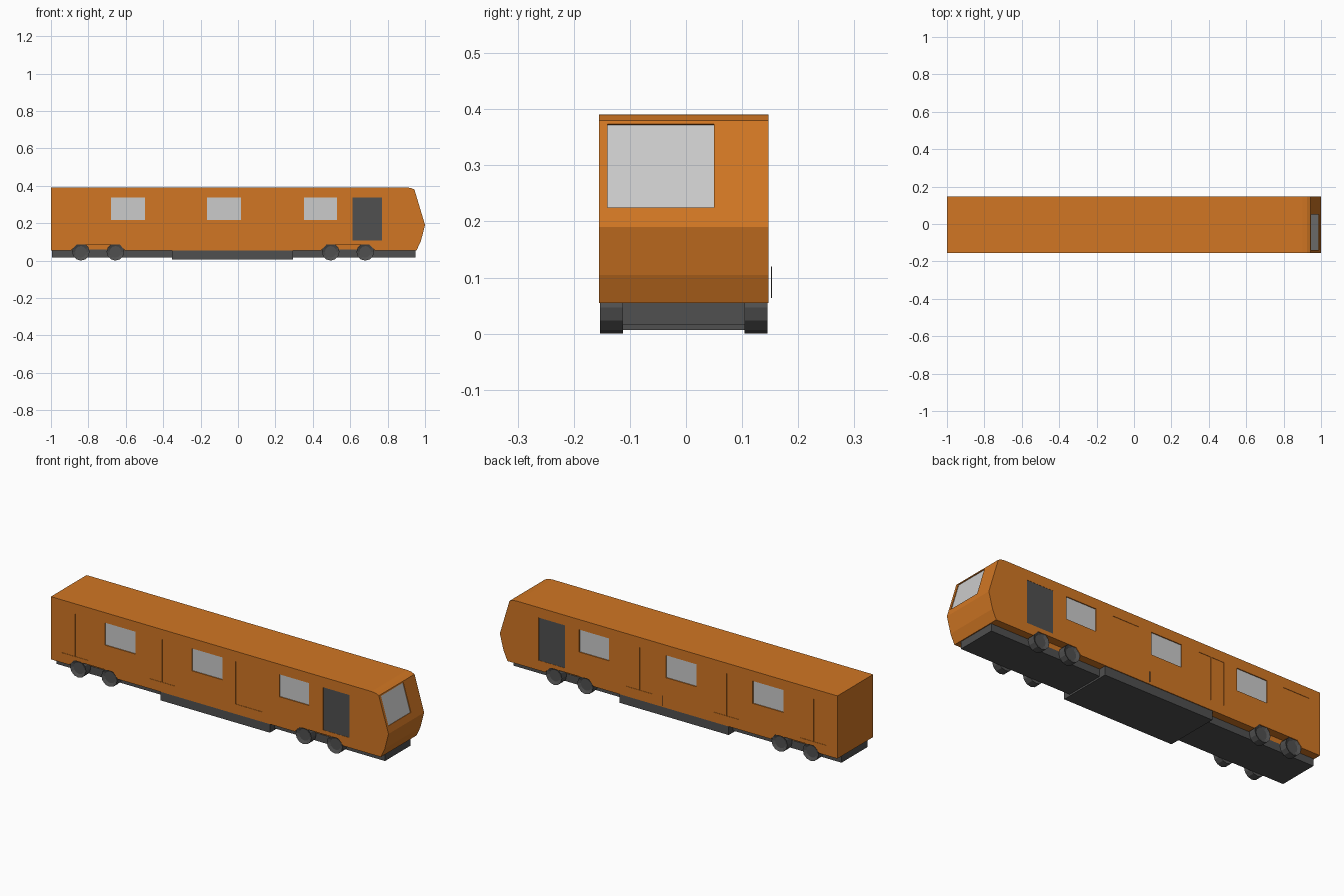
import bpy, bmesh, math
from mathutils import Matrix

if "Cube" in bpy.data.objects:
    bpy.data.objects.remove(bpy.data.objects["Cube"])

Y0, Y1 = -0.155, 0.147          # body sides


def material(name, r, g, b):
    m = bpy.data.materials.new(name)
    m.diffuse_color = (r, g, b, 1)
    m.use_nodes = True
    m.node_tree.nodes["Principled BSDF"].inputs["Base Color"].default_value = m.diffuse_color
    return m


ORANGE = material("orange_paint", 0.64, 0.183, 0.017)
DARK = material("dark_metal", 0.08, 0.08, 0.08)


def finish(name, bm, mat=None):
    bmesh.ops.recalc_face_normals(bm, faces=bm.faces)
    me = bpy.data.meshes.new(name)
    bm.to_mesh(me)
    bm.free()
    ob = bpy.data.objects.new(name, me)
    bpy.context.collection.objects.link(ob)
    if mat:
        me.materials.append(mat)
    return ob


def add_box(bm, x0, x1, y0, y1, z0, z1):
    m = Matrix.Translation(((x0 + x1) / 2, (y0 + y1) / 2, (z0 + z1) / 2))
    m = m @ Matrix.Diagonal((x1 - x0, y1 - y0, z1 - z0, 1))
    bmesh.ops.create_cube(bm, size=1, matrix=m)


def add_prism(bm, profile, y0, y1):
    f = bm.faces.new([bm.verts.new((x, y0, z)) for x, z in profile])
    ext = bmesh.ops.extrude_face_region(bm, geom=[f])
    verts = [v for v in ext["geom"] if isinstance(v, bmesh.types.BMVert)]
    bmesh.ops.translate(bm, verts=verts, vec=(0, y1 - y0, 0))


def box(name, *dims, mat=None):
    bm = bmesh.new()
    add_box(bm, *dims)
    return finish(name, bm, mat)


def side_box(bm, x0, x1, z0, z1, side, d0, d1):
    """Box between depths d0 and d1 measured inward from a body side."""
    a, b = (Y0 + d0, Y0 + d1) if side < 0 else (Y1 - d1, Y1 - d0)
    add_box(bm, x0, x1, a, b, z0, z1)


# Body shell from its side profile, with the pointed nose
bm = bmesh.new()
add_prism(bm, [(-1, 0.055), (0.955, 0.055), (0.978, 0.105), (1, 0.19),
               (0.943, 0.38), (0.925, 0.388), (0.90, 0.391), (-1, 0.391)], Y0, Y1)
body = finish("body_shell", bm, ORANGE)

# Recesses for windows, doors, windscreen and bogies
windows = [(-0.68, -0.498), (-0.165, 0.017), (0.353, 0.53)]
doors = [(-0.935, -0.78), (-0.42, -0.265), (0.095, 0.25)]
cab_door = (0.613, 0.77)
bogies = [-0.748, 0.588]
axles = [b + s * 0.0925 for b in bogies for s in (-1, 1)]
WIN_Z, DOOR_Z = (0.217, 0.337), (0.108, 0.337)
tilt = Matrix.Translation((0.967, -0.045, 0.299)) @ Matrix.Rotation(-math.atan(0.3), 4, 'Y')


def add_screen(bm, thick, depth):
    bmesh.ops.create_cube(bm, size=1, matrix=tilt @ Matrix.Translation((-depth, 0, 0))
                          @ Matrix.Diagonal((thick, 0.19, 0.155, 1)))


bm = bmesh.new()
for s in (-1, 1):
    for w in windows:
        side_box(bm, *w, *WIN_Z, s, -0.01, 0.006)
    side_box(bm, *cab_door, *DOOR_Z, s, -0.01, 0.003)
    for a, b in doors:                      # two leaves with a thin seam
        mid = (a + b) / 2
        side_box(bm, a, mid - 0.001, *DOOR_Z, s, -0.01, 0.002)
        side_box(bm, mid + 0.001, b, *DOOR_Z, s, -0.01, 0.002)
    ya, yb = (Y0 - 0.01, Y0 + 0.045) if s < 0 else (Y1 - 0.045, Y1 + 0.01)
    for c in bogies:
        add_prism(bm, [(c - 0.142, 0.03), (c + 0.142, 0.03), (c + 0.142, 0.057),
                       (c + 0.115, 0.086), (c - 0.115, 0.086), (c - 0.142, 0.057)], ya, yb)
add_screen(bm, 0.012, 0)
cutter = finish("recess_cutter", bm)
cutter.hide_render = True
cutter.display_type = 'WIRE'
mod = body.modifiers.new("recesses", 'BOOLEAN')
mod.operation = 'DIFFERENCE'
mod.solver = 'EXACT'
mod.object = cutter

# Window panes and cab doors on both sides
for s, tag in ((-1, "front"), (1, "back")):
    bm = bmesh.new()
    for w in windows:
        side_box(bm, *w, *WIN_Z, s, 0.005, 0.008)
    finish(f"{tag}_window_panes", bm)
    bm = bmesh.new()
    side_box(bm, *cab_door, *DOOR_Z, s, 0.001, 0.005)
    finish(f"{tag}_cab_door", bm, DARK)

# Windscreen
bm = bmesh.new()
add_screen(bm, 0.004, 0.006)
finish("windscreen", bm)

# Chassis, belly box and thin side handle
box("chassis", -0.995, 0.95, -0.113, 0.105, 0.016, 0.058, mat=DARK)
box("belly_box", -0.353, 0.295, Y0 + 0.004, Y1 - 0.004, 0.007, 0.056, mat=DARK)
box("side_handle", 0.029, 0.032, 0.1515, 0.153, 0.064, 0.12, mat=DARK)

# Twelve-sided wheels with a dished outer face
R = 0.047
for s, tag in ((-1, "front"), (1, "back")):
    for i, x in enumerate(axles):
        bm = bmesh.new()
        yc = Y0 + 0.022 if s < 0 else Y1 - 0.022
        m = Matrix.Translation((x, yc, R)) @ Matrix.Rotation(-s * math.pi / 2, 4, 'X')
        bmesh.ops.create_cone(bm, cap_ends=True, segments=12, radius1=R, radius2=R,
                              depth=0.041, matrix=m)
        cap = [f for f in bm.faces if len(f.verts) == 12 and
               (f.calc_center_median().y - yc) * s > 0]
        bmesh.ops.inset_region(bm, faces=cap, thickness=0.016)
        bmesh.ops.translate(bm, verts=cap[0].verts[:], vec=(0, -s * 0.008, 0))
        finish(f"{tag}_wheel_{i + 1}", bm, DARK)
